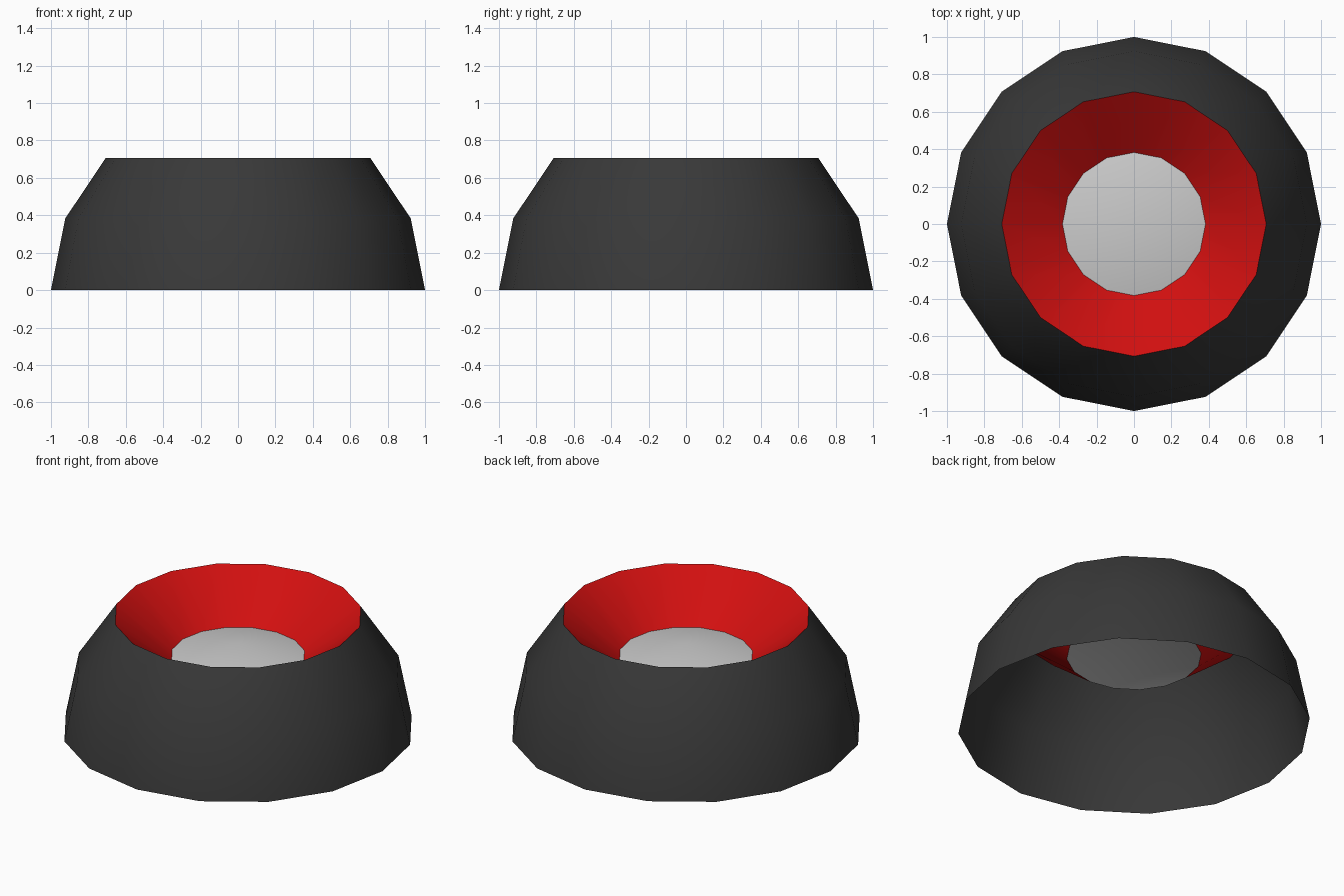
import bpy
from math import cos, sin, pi, radians

SIDES = 16
STEP = pi / 8          # angle between neighbouring rings of the dome
SINK = 0.467           # how far the crown is pushed down into the dome

if "Cube" in bpy.data.objects:
    bpy.data.objects.remove(bpy.data.objects["Cube"])


def material(name, color):
    mat = bpy.data.materials.new(name)
    mat.use_nodes = True
    mat.diffuse_color = color
    bsdf = next(n for n in mat.node_tree.nodes if n.type == "BSDF_PRINCIPLED")
    bsdf.inputs["Base Color"].default_value = color
    return mat


def lathe(name, profile, mat):
    """Turn (radius, height) points around z; a zero radius closes to a point."""
    verts, rings, faces = [], [], []
    for r, z in profile:
        count = SIDES if r > 0 else 1
        start = len(verts)
        rings.append([start + i % count for i in range(SIDES)])
        for i in range(count):
            a = 2 * pi * i / SIDES
            verts.append((r * cos(a), r * sin(a), z))
    for low, high in zip(rings, rings[1:]):
        for i in range(SIDES):
            j = (i + 1) % SIDES
            quad = (low[i], low[j], high[j], high[i])
            faces.append(tuple(dict.fromkeys(quad)))
    mesh = bpy.data.meshes.new(name)
    mesh.from_pydata(verts, [], faces)
    mesh.materials.append(mat)
    obj = bpy.data.objects.new(name, mesh)
    bpy.context.collection.objects.link(obj)
    bpy.ops.object.select_all(action="DESELECT")
    obj.select_set(True)
    bpy.context.view_layer.objects.active = obj
    bpy.ops.object.shade_smooth_by_angle(angle=radians(30))
    return obj


def dome(ring, sink=0.0):
    """Radius and height of a ring on the unit dome."""
    return cos(ring * STEP), sin(ring * STEP) - sink


black = material("charcoal", (0.04, 0.04, 0.04, 1))
red = material("red", (0.64, 0.005, 0.005, 1))
grey = material("light grey", (0.6, 0.6, 0.6, 1))

# Outer wall, open underneath
lathe("outer_shell", [dome(0), dome(1), dome(2)], black)

# Sloping inner wall, from the rim down to the sunken crown
lathe("inner_funnel", [dome(2), dome(3, SINK)], red)

# Shallow cone in the middle
lathe("centre_cap", [dome(3, SINK), (0, 1 - SINK)], grey)
